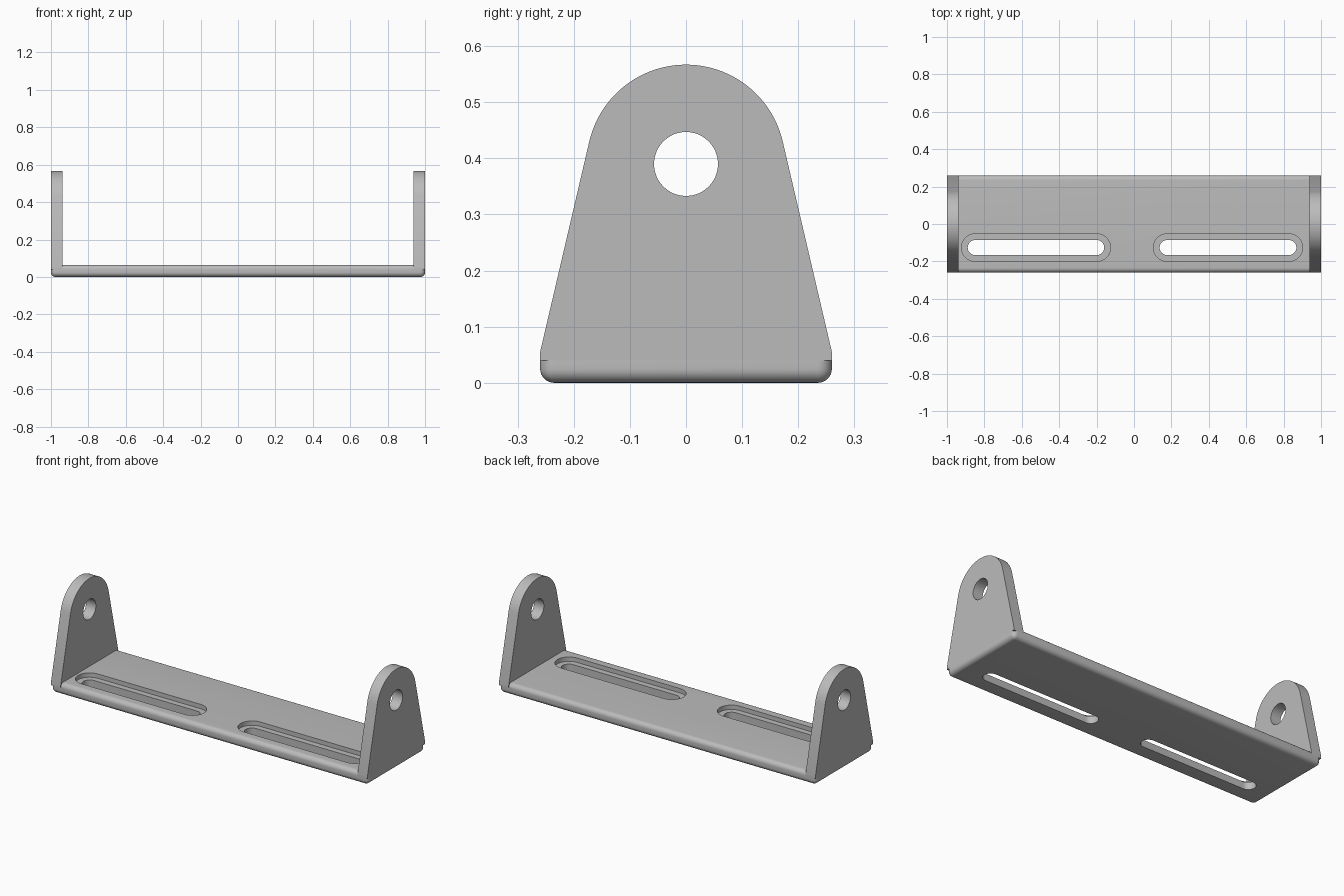
import bpy, bmesh
from math import sin, cos, pi, atan2, acos, hypot, radians
from mathutils import Matrix

if "Cube" in bpy.data.objects:
    bpy.data.objects.remove(bpy.data.objects["Cube"])

WIDTH, HALF_DEPTH, THICK = 2.0, 0.26, 0.065
ROUND = 0.025                       # edge rounding of the base
PIVOT_Z, EAR_RADIUS, HOLE_RADIUS = 0.39, 0.177, 0.057
EAR_THICK = 0.062
SLOT_Y = -0.126

metal = bpy.data.materials.new("Grey metal")
metal.use_nodes = True
grey = (0.5, 0.5, 0.5, 1)
metal.diffuse_color = grey
metal.node_tree.nodes["Principled BSDF"].inputs["Base Color"].default_value = grey


def add_object(name, bm):
    bmesh.ops.recalc_face_normals(bm, faces=bm.faces)
    mesh = bpy.data.meshes.new(name)
    bm.to_mesh(mesh)
    bm.free()
    mesh.materials.append(metal)
    obj = bpy.data.objects.new(name, mesh)
    bpy.context.collection.objects.link(obj)
    return obj


def prism(name, outline, offset):
    """Extrude a closed outline of 3D points along an offset."""
    bm = bmesh.new()
    face = bm.faces.new([bm.verts.new(p) for p in outline])
    ext = bmesh.ops.extrude_face_region(bm, geom=[face], use_keep_orig=True)
    verts = [v for v in ext["geom"] if isinstance(v, bmesh.types.BMVert)]
    bmesh.ops.translate(bm, verts=verts, vec=offset)
    return add_object(name, bm)


def arc(cu, cv, r, start, end, steps):
    return [(cu + r * cos(a), cv + r * sin(a))
            for a in (start + (end - start) * i / steps for i in range(steps + 1))]


def apply_modifiers(obj):
    bpy.context.view_layer.objects.active = obj
    for mod in list(obj.modifiers):
        bpy.ops.object.modifier_apply(modifier=mod.name)


def cut(obj, cutter):
    cutter.hide_render = True
    mod = obj.modifiers.new("Cut", "BOOLEAN")
    mod.operation, mod.solver, mod.object = "DIFFERENCE", "EXACT", cutter
    apply_modifiers(obj)
    bpy.data.objects.remove(cutter)


def smooth(obj):
    bpy.ops.object.select_all(action="DESELECT")
    obj.select_set(True)
    bpy.context.view_layer.objects.active = obj
    bpy.ops.object.shade_smooth_by_angle(angle=radians(30))


# Base plate with rounded edges
bm = bmesh.new()
bmesh.ops.create_cube(bm, size=1, matrix=Matrix.Translation((0, 0, THICK / 2))
                      @ Matrix.Diagonal((WIDTH, 2 * HALF_DEPTH, THICK, 1)))
base = add_object("base_plate", bm)
bevel = base.modifiers.new("Rounding", "BEVEL")
bevel.width, bevel.segments = ROUND, 8
apply_modifiers(base)


# Two stepped slots: a wide shallow recess and a narrow through cut
def slot_cutter(x0, x1, r, z):
    outline = (arc(x1, SLOT_Y, r, -pi / 2, pi / 2, 20)
               + arc(x0, SLOT_Y, r, pi / 2, 3 * pi / 2, 20))
    return prism("slot_cutter", [(x, y, z) for x, y in outline], (0, 0, 0.2))


for x0, x1 in ((-0.849, -0.199), (0.177, 0.828)):
    cut(base, slot_cutter(x0, x1, 0.0735, THICK - 0.025))
    cut(base, slot_cutter(x0, x1, 0.04, -0.1))
smooth(base)

# Tapered ears, with straight sides tangent to the round top
foot_z, shoulder_z = THICK - ROUND, 0.055
dy, dz = HALF_DEPTH, shoulder_z - PIVOT_Z
tangent = atan2(dz, dy) + acos(EAR_RADIUS / hypot(dy, dz))
profile = ([(HALF_DEPTH, foot_z), (HALF_DEPTH, shoulder_z)]
           + arc(0, PIVOT_Z, EAR_RADIUS, tangent, pi - tangent, 48)
           + [(-HALF_DEPTH, shoulder_z), (-HALF_DEPTH, foot_z)])
hole = arc(0, PIVOT_Z, HOLE_RADIUS, 0, 2 * pi, 48)[:-1]

for name, side in (("left_ear", 1), ("right_ear", -1)):
    x = side * WIDTH / 2
    ear = prism(name, [(x, y, z) for y, z in profile], (-side * EAR_THICK, 0, 0))
    cut(ear, prism("hole_cutter", [(x + side * 0.1, y, z) for y, z in hole],
                   (-side * 0.3, 0, 0)))
    smooth(ear)
